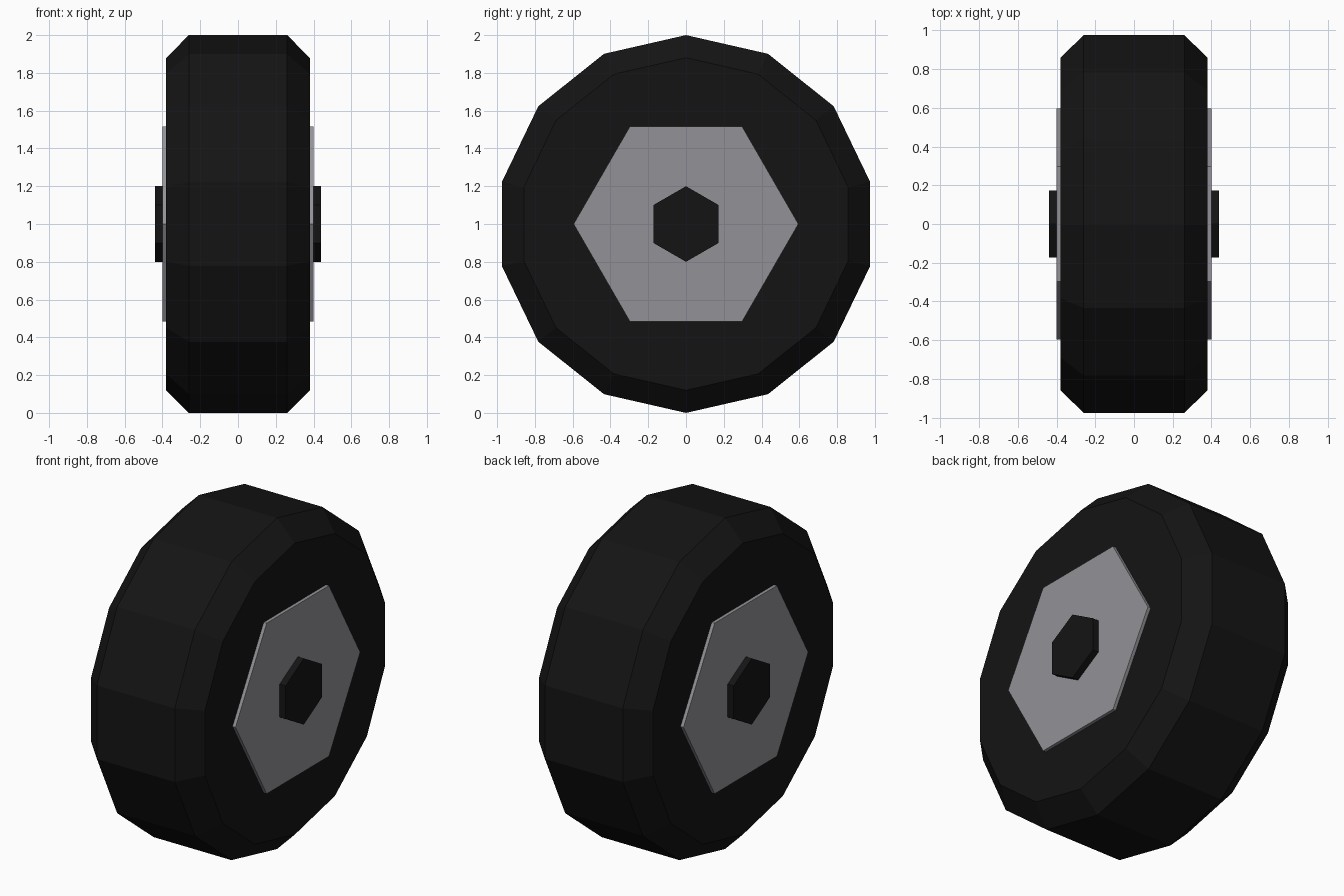
import bpy, bmesh
from math import sin, cos, pi

if "Cube" in bpy.data.objects:
    bpy.data.objects.remove(bpy.data.objects["Cube"])


def material(name, rgb):
    mat = bpy.data.materials.new(name)
    mat.diffuse_color = (*rgb, 1)
    mat.use_nodes = True
    mat.node_tree.nodes["Principled BSDF"].inputs["Base Color"].default_value = mat.diffuse_color
    return mat


def lathe_x(name, profile, sides, start, mat):
    """Closed solid around the wheel axis from (x, radius) rings."""
    bm = bmesh.new()
    rings = []
    for x, r in profile:
        angles = [start + 2 * pi * i / sides for i in range(sides)]
        rings.append([bm.verts.new((x, r * sin(a), 1 + r * cos(a))) for a in angles])
    for a, b in zip(rings, rings[1:]):
        for i in range(sides):
            j = (i + 1) % sides
            bm.faces.new((a[i], a[j], b[j], b[i]))
    bm.faces.new(rings[0])
    bm.faces.new(rings[-1])
    bmesh.ops.recalc_face_normals(bm, faces=bm.faces)
    mesh = bpy.data.meshes.new(name)
    bm.to_mesh(mesh)
    bm.free()
    mesh.materials.append(mat)
    obj = bpy.data.objects.new(name, mesh)
    bpy.context.collection.objects.link(obj)
    return obj


rubber = material("black_rubber", (0.007, 0.007, 0.007))
metal = material("grey_metal", (0.29, 0.29, 0.31))

# Tyre with chamfered shoulders
lathe_x("tyre", [(-0.38, 0.88), (-0.26, 1), (0.26, 1), (0.38, 0.88)], 14, 0, rubber)

# Hexagonal rim, corners pointing along y
lathe_x("rim", [(-0.40, 0.595), (0.40, 0.595)], 6, pi / 2, metal)

# Hexagonal axle, corners pointing up and down
lathe_x("axle", [(-0.44, 0.2), (0.44, 0.2)], 6, 0, rubber)
